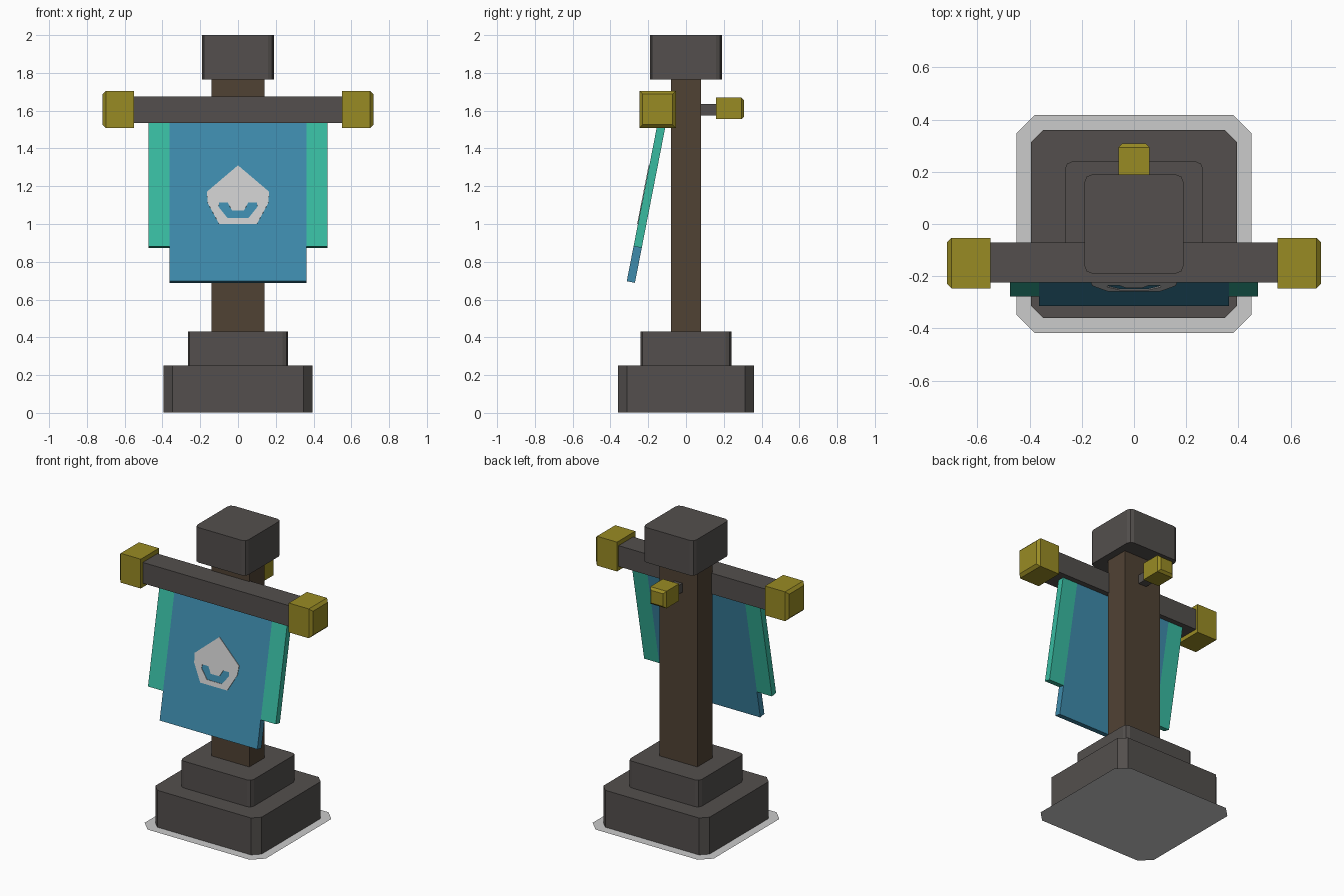
import bpy, bmesh, math
from mathutils import Matrix, Vector

cube = bpy.data.objects.get("Cube")
if cube:
    bpy.data.objects.remove(cube, do_unlink=True)


def material(name, srgb):
    lin = [((c / 255 + 0.055) / 1.055) ** 2.4 for c in srgb]
    m = bpy.data.materials.new(name)
    m.use_nodes = True
    m.diffuse_color = (*lin, 1)
    m.node_tree.nodes["Principled BSDF"].inputs["Base Color"].default_value = (*lin, 1)
    return m


STONE = material("dark stone", (83, 79, 77))
WOOD = material("brown wood", (80, 66, 52))
BLUE = material("blue cloth", (62, 139, 172))
TEAL = material("teal cloth", (56, 187, 161))
GOLD = material("old gold", (153, 139, 36))
PALE = material("pale grey", (203, 203, 203))


def add(name, bm, mat):
    bmesh.ops.recalc_face_normals(bm, faces=bm.faces)
    mesh = bpy.data.meshes.new(name)
    bm.to_mesh(mesh)
    bm.free()
    mesh.materials.append(mat)
    obj = bpy.data.objects.new(name, mesh)
    bpy.context.collection.objects.link(obj)


def box(name, mat, lo, hi, bevel=0, segments=1, pick=None):
    """Box between two corners; edges chosen by pick(a, b) get bevelled."""
    bm = bmesh.new()
    bmesh.ops.create_cube(bm, size=1)
    lo, hi = Vector(lo), Vector(hi)
    scale = Matrix.Diagonal(hi - lo)
    for v in bm.verts:
        v.co = (lo + hi) / 2 + scale @ v.co
    if bevel:
        edges = [e for e in bm.edges if pick(e.verts[0].co, e.verts[1].co)]
        bmesh.ops.bevel(bm, geom=edges, offset=bevel, segments=segments,
                        profile=0.5, affect='EDGES')
    add(name, bm, mat)


def upright(a, b):
    return abs(a.z - b.z) > 0.01


# Ground plate: one flat face with clipped corners
bm = bmesh.new()
w, d, c = 0.45, 0.418, 0.07
ring = [(w, d - c), (w - c, d), (c - w, d), (-w, d - c),
        (-w, c - d), (c - w, -d), (w - c, -d), (w, c - d)]
bm.faces.new([bm.verts.new((x, y, 0)) for x, y in ring])
add("ground_plate", bm, PALE)

# Stepped foot, post and top block
box("lower_base", STONE, (-0.395, -0.36, 0.002), (0.395, 0.36, 0.25), 0.047, 1, upright)
box("upper_base", STONE, (-0.265, -0.24, 0.25), (0.265, 0.24, 0.43), 0.03, 2, upright)
box("post", WOOD, (-0.14, -0.08, 0.43), (0.14, 0.08, 1.765))
box("top_block", STONE, (-0.19, -0.19, 1.765), (0.19, 0.19, 2.0), 0.03, 2, upright)

# Crossbar with a gold block on each end
box("crossbar", STONE, (-0.56, -0.225, 1.535), (0.56, -0.07, 1.675))
for side, s in (("left", 1), ("right", -1)):
    x0, x1 = sorted((0.55 * s, 0.717 * s))
    box(side + "_bar_end", GOLD, (x0, -0.247, 1.508), (x1, -0.053, 1.705), 0.018, 1,
        lambda a, b: a.x * s > 0.7 and b.x * s > 0.7)

# Rear peg
box("rear_peg", STONE, (-0.03, 0.07, 1.575), (0.03, 0.17, 1.635))
box("rear_peg_end", GOLD, (-0.06, 0.16, 1.555), (0.06, 0.308, 1.67), 0.015, 1,
    lambda a, b: a.y > 0.3 and b.y > 0.3)

# Hanging cloth: drawn upright in x and height, then tilted forward
TILT = math.atan(0.195)
PIVOT = 1.51


def cloth(name, mat, outline, front, back, sides=(1,)):
    bm = bmesh.new()
    for s in sides:
        near, far = [[bm.verts.new((x * s, y, (z - PIVOT) / math.cos(TILT)))
                      for x, z in outline] for y in (front, back)]
        bm.faces.new(near)
        bm.faces.new(far[::-1])
        for i in range(len(outline)):
            bm.faces.new((near[i], near[i - 1], far[i - 1], far[i]))
    bm.transform(Matrix.Translation((0, -0.155, PIVOT)) @ Matrix.Rotation(-TILT, 4, 'X'))
    add(name, bm, mat)


def rect(x0, x1, z0, z1):
    return [(x0, z0), (x1, z0), (x1, z1), (x0, z1)]


cloth("banner", BLUE, rect(-0.363, 0.363, 0.697, 1.6), 0, 0.044)
cloth("banner_side_strips", TEAL, rect(0.363, 0.475, 0.882, 1.6), 0, 0.044, (1, -1))

# Pale badge with a smile-shaped gap, mirrored from one half
half = [(0, 1.31), (0.165, 1.17), (0.16, 1.11), (0.1, 1.0), (0, 1.0), (0, 1.03),
        (0.055, 1.03), (0.103, 1.09), (0.1, 1.114), (0.055, 1.114), (0.032, 1.072), (0, 1.072)]
cloth("badge", PALE, half, -0.004, 0.001, (1, -1))
